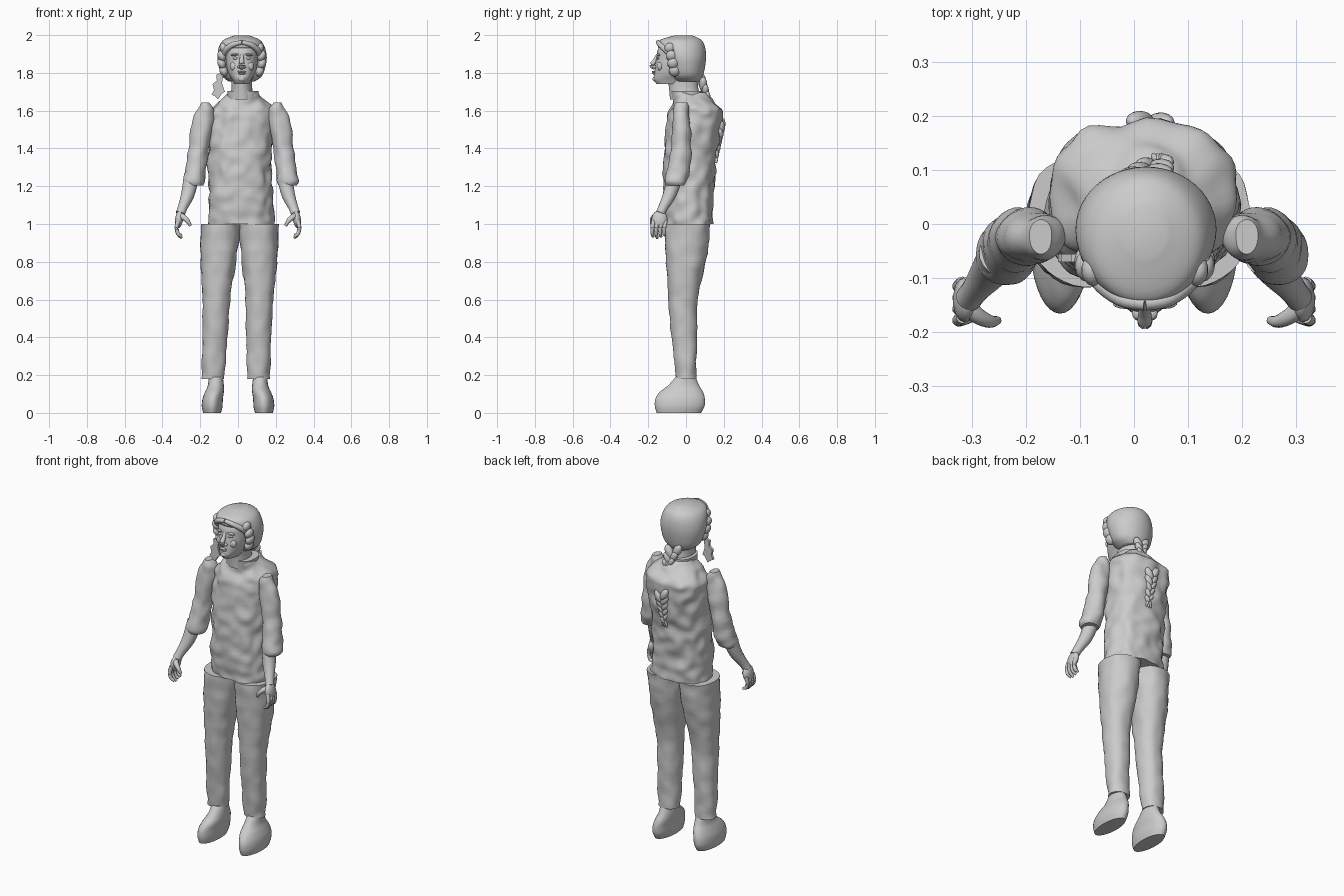
import bpy, bmesh, math
from mathutils import Vector, noise

if "Cube" in bpy.data.objects:
    bpy.data.objects.remove(bpy.data.objects["Cube"], do_unlink=True)

grey = bpy.data.materials.new("plain grey")
grey.use_nodes = True
colour = (0.6, 0.6, 0.6, 1)
grey.diffuse_color = colour
grey.node_tree.nodes["Principled BSDF"].inputs["Base Color"].default_value = colour


def finish(name, bm, angle=50):
    bmesh.ops.recalc_face_normals(bm, faces=bm.faces)
    mesh = bpy.data.meshes.new(name)
    bm.to_mesh(mesh)
    bm.free()
    mesh.materials.append(grey)
    obj = bpy.data.objects.new(name, mesh)
    bpy.context.collection.objects.link(obj)
    bpy.ops.object.select_all(action="DESELECT")
    obj.select_set(True)
    bpy.context.view_layer.objects.active = obj
    bpy.ops.object.shade_smooth_by_angle(angle=math.radians(angle))
    return obj


def spline(rows, steps):
    """Smooth curve through rows of numbers."""
    rows = [Vector(r) for r in rows]
    out = []
    for i in range(len(rows) - 1):
        a, b = rows[max(i - 1, 0)], rows[i]
        c, d = rows[i + 1], rows[min(i + 2, len(rows) - 1)]
        for k in range(steps):
            t = k / steps
            out.append(b + (c - a) * t / 2 + (a * 2 - b * 5 + c * 4 - d) * t * t / 2
                       + (b * 3 - a - c * 3 + d) * t ** 3 / 2)
    return out + [rows[-1]]


def skin(bm, rings):
    """Join rings of points into a closed tube."""
    loops = [[bm.verts.new(p) for p in ring] for ring in rings]
    n = len(loops[0])
    for a, b in zip(loops, loops[1:]):
        for i in range(n):
            bm.faces.new((a[i], a[(i + 1) % n], b[(i + 1) % n], b[i]))
    bm.faces.new(loops[0])
    bm.faces.new(loops[-1])


def loft(rows, side=1, axis=(0, 0), steps=5, sides=36, power=1.0, rough=0):
    """Stack of level ovals: x low, x high, y front, y back, z."""
    bm, rings = bmesh.new(), []
    z0, z1 = rows[0][4], rows[-1][4]
    for xa, xb, ya, yb, z in spline(rows, steps):
        f = (z - z0) / (z1 - z0)
        shift = axis[0] + (axis[1] - axis[0]) * f
        ring = []
        for i in range(sides):
            t = math.tau * i / sides
            c, s = math.cos(t), math.sin(t)
            p = Vector(((xa + xb) / 2 + (xb - xa) / 2 * math.copysign(abs(c) ** power, c),
                        (ya + yb) / 2 + (yb - ya) / 2 * math.copysign(abs(s) ** power, s), z))
            p += Vector((c, s, 0)) * noise.noise(p * 17) * rough
            ring.append((shift + side * p.x, p.y, p.z))
        rings.append(ring)
    skin(bm, rings)
    return bm


def tube(bm, rows, steps=4, sides=10):
    """Round limb along points: x, y, z, radius."""
    path = spline(rows, steps)
    rings = []
    for i, row in enumerate(path):
        way = (path[min(i + 1, len(path) - 1)] - path[max(i - 1, 0)]).to_3d().normalized()
        turn = way.to_track_quat("Z", "Y")
        rings.append([row.to_3d() + turn @ Vector((math.cos(a), math.sin(a), 0)) * row[3]
                      for a in (math.tau * k / sides for k in range(sides))])
    skin(bm, rings)


def blob(bm, at, size, tilt=0):
    """Ellipsoid, tilted about the y axis."""
    made = bmesh.ops.create_uvsphere(bm, u_segments=14, v_segments=9, radius=1)["verts"]
    for v in made:
        p = Vector(v.co[i] * size[i] for i in range(3))
        c, s = math.cos(tilt), math.sin(tilt)
        v.co = Vector(at) + Vector((c * p.x + s * p.z, p.y, c * p.z - s * p.x))


# Torso in a lumpy shirt
finish("shirt", loft([
    (-.16, .19, -.105, .14, 1.0), (-.155, .185, -.115, .14, 1.1),
    (-.155, .175, -.12, .15, 1.25), (-.155, .18, -.115, .17, 1.4),
    (-.155, .195, -.1, .19, 1.54), (-.145, .19, -.085, .19, 1.6),
    (-.1, .15, -.07, .145, 1.65), (-.05, .105, -.065, .1, 1.695)],
    power=.85, rough=.016, sides=56, steps=8))
finish("collar", loft([(-.055, .105, -.075, .09, 1.66), (-.055, .11, -.08, .09, 1.705)], power=.8), 30)
finish("neck", loft([(-.04, .085, -.085, .08, 1.66), (-.035, .075, -.09, .065, 1.72),
                     (-.035, .075, -.1, .06, 1.79)]))

# Limbs, built once for each side
for side, label in ((1, "left"), (-1, "right")):
    finish(label + "_trouser_leg", loft([
        (.06, .182, -.05, .055, .18), (.055, .182, -.065, .056, .3),
        (.047, .183, -.08, .058, .45), (.04, .187, -.092, .062, .6),
        (.02, .2, -.103, .095, .76), (.003, .204, -.112, .122, .9),
        (-.004, .205, -.115, .13, 1.0)], side, (-.012, .01), power=.92, rough=.007))
    finish(label + "_shoe", loft([
        (.09, .185, -.155, .08, 0), (.082, .192, -.165, .098, .035),
        (.08, .188, -.162, .1, .075), (.075, .175, -.14, .09, .11),
        (.075, .16, -.095, .07, .145), (.08, .155, -.055, .05, .19)], side))
    finish(label + "_sleeve", loft([
        (.2, .295, -.105, -.005, 1.205), (.193, .305, -.112, .005, 1.23),
        (.188, .295, -.1, .02, 1.29), (.17, .28, -.076, .026, 1.4),
        (.145, .263, -.072, .022, 1.52), (.145, .235, -.066, .018, 1.6),
        (.165, .21, -.055, .005, 1.642)], side, (.015, .018), rough=.009))
    arm = bmesh.new()
    tube(arm, [(side * x, y, z, r) for x, y, z, r in (
        (.245, -.055, 1.26, .042), (.265, -.085, 1.16, .036),
        (.292, -.12, 1.09, .026), (.305, -.137, 1.055, .025))], sides=16)
    finish(label + "_forearm", arm)
    # Palm, four curled fingers and a thumb
    hand = bmesh.new()
    blob(hand, (side * .312, -.14, 1.025), (.022, .042, .048), -side * .15)
    for k in range(4):
        y = -.178 + k * .021
        tip = .925 + abs(k - 1) * .008
        tube(hand, [(side * .317, y + .006, 1.015, .012), (side * .325, y, .98, .011),
                    (side * .317, y, .948, .01), (side * .298, y + .004, tip, .007)])
    tube(hand, [(side * .31, -.15, 1.045, .018), (side * .288, -.17, 1.035, .015),
                (side * .266, -.18, 1.015, .012), (side * .252, -.178, .99, .008)])
    finish(label + "_hand", hand)

# Face
MID = .02
finish("head", loft([
    (-.02, .06, -.155, .0, 1.742), (-.032, .072, -.172, .04, 1.765),
    (-.05, .09, -.168, .06, 1.795), (-.062, .102, -.163, .07, 1.84),
    (-.066, .106, -.156, .075, 1.885), (-.066, .106, -.15, .075, 1.92),
    (-.05, .09, -.125, .06, 1.965)], power=.93))
face = bmesh.new()
tube(face, [(MID, -.15, 1.893, .01), (MID, -.165, 1.865, .012),
            (MID, -.181, 1.84, .014), (MID, -.165, 1.826, .011)])
for s in (-1, 1):
    blob(face, (MID + s * .014, -.165, 1.832), (.01, .012, .008))
    blob(face, (MID + s * .033, -.146, 1.877), (.015, .011, .007))
    blob(face, (MID + s * .036, -.147, 1.896), (.024, .01, .006), s * .1)
    blob(face, (MID + s * .04, -.137, 1.835), (.024, .016, .025))
blob(face, (MID, -.17, 1.806), (.023, .011, .005))
blob(face, (MID, -.168, 1.797), (.02, .011, .006))
blob(face, (MID, -.163, 1.768), (.02, .014, .014))
finish("facial_features", face)

# Close cap with an opening for the face
cap = loft([
    (-.05, .09, -.06, .075, 1.755), (-.085, .128, -.085, .09, 1.785),
    (-.103, .147, -.11, .102, 1.84), (-.108, .152, -.13, .106, 1.89),
    (-.1, .14, -.148, .1, 1.94), (-.075, .115, -.135, .08, 1.975),
    (-.02, .06, -.06, .035, 1.998)], sides=48)
gone = [f for f in cap.faces if f.calc_center_median().z < 1.935
        and f.calc_center_median().y < -.07 and abs(f.normal.z) < .98]
bmesh.ops.delete(cap, geom=gone, context="FACES")
cap_obj = finish("cap", cap)
rim = cap_obj.modifiers.new("thickness", "SOLIDIFY")
rim.thickness = .012

# Thin loop on the crown
loop = bmesh.new()
tube(loop, [(MID + .046 * math.cos(a), -.035 + .06 * math.sin(a), 1.992, .003)
            for a in (math.pi * k / 8 for k in range(9))], steps=2, sides=6)
finish("crown_loop", loop)

# Hair around the face
hair = bmesh.new()
for s in (-1, 1):
    for k in range(4):
        z = 1.93 - k * .04
        blob(hair, (MID + s * (.094 + .014 * math.sin(k)), -.085 + .008 * k, z), (.022, .03, .03), s * .4)
    tube(hair, [(MID, -.148, 1.962, .012), (MID + s * .045, -.138, 1.95, .014),
                (MID + s * .085, -.105, 1.92, .016), (MID + s * .1, -.07, 1.88, .012)])
finish("hair_fringe", hair)

# Ragged flat lock hanging beside the face
lock = bmesh.new()
outline = [(-.075, 1.81), (-.115, 1.79), (-.112, 1.76), (-.135, 1.74), (-.127, 1.71),
           (-.14, 1.685), (-.12, 1.675), (-.105, 1.66), (-.085, 1.69), (-.07, 1.7), (-.085, 1.745)]
sheet = lock.faces.new([lock.verts.new((x, -.055, z)) for x, z in outline])
front = bmesh.ops.extrude_face_region(lock, geom=[sheet])["geom"]
bmesh.ops.translate(lock, vec=(0, -.015, 0), verts=[v for v in front if isinstance(v, bmesh.types.BMVert)])
finish("side_lock", lock, 30)


# Plaited hair: one piece at the nape, one down the back
def plait(name, top, step, count, size):
    bm = bmesh.new()
    for k in range(count):
        r = size * (1 - .5 * k / count)
        for s in (-1, 1):
            at = Vector(top) + Vector(step) * (k + (s + 1) / 4) + Vector((s * r * .6, 0, 0))
            blob(bm, at, (r * .65, r * .6, r * 1.2), s * .5)
    end = Vector(top) + Vector(step) * count
    for s in (-1, 0, 1):
        blob(bm, end + Vector((s * size * .3, 0, 0)), (size * .2, size * .3, size * .9), s * -.25)
    finish(name, bm)


plait("nape_plait", (.02, .085, 1.755), (.008, .012, -.032), 3, .036)
plait("back_plait", (.03, .19, 1.53), (0, -.006, -.036), 5, .032)
